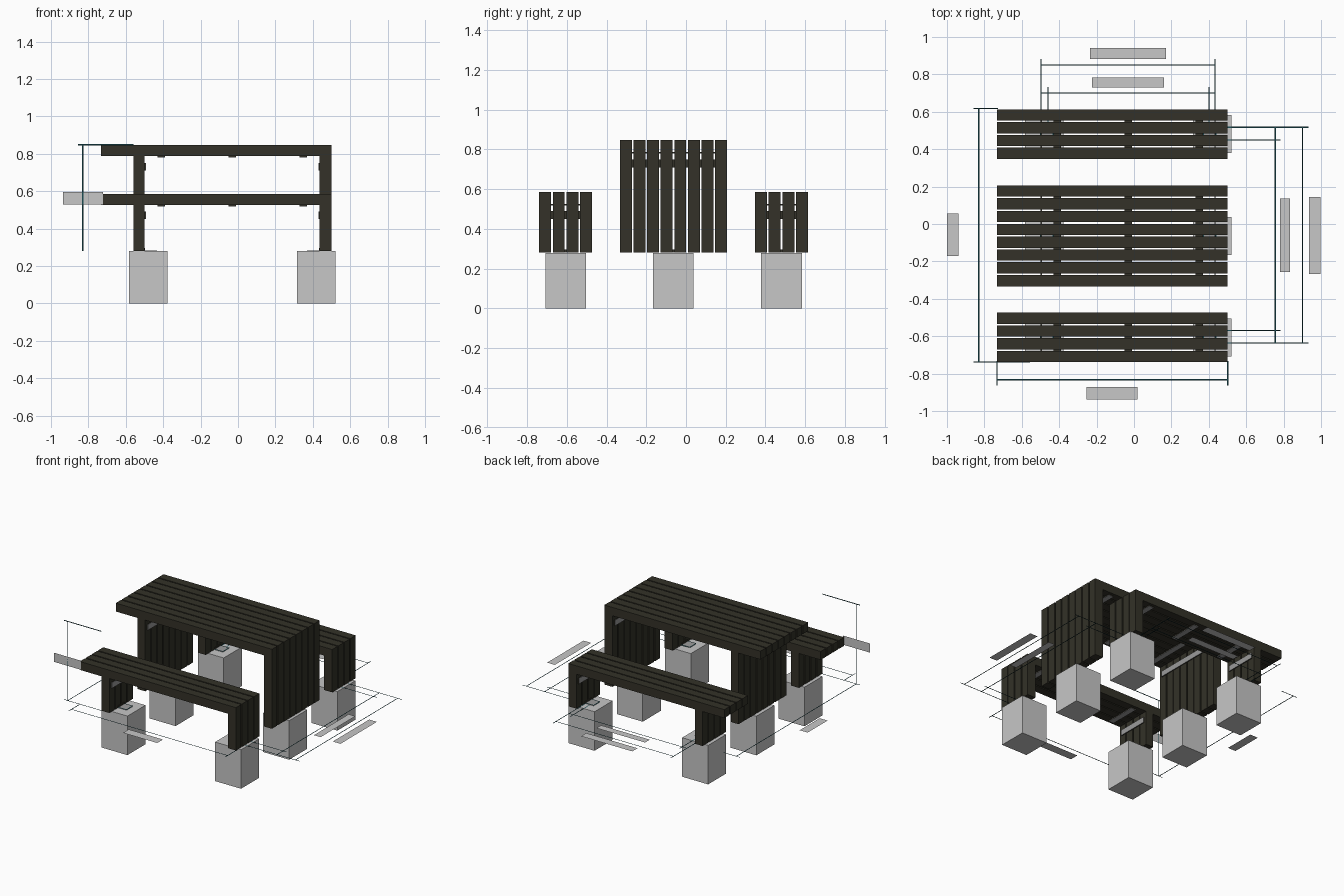
import bpy
import bmesh
from mathutils import Vector

cube = bpy.data.objects.get("Cube")
if cube:
    bpy.data.objects.remove(cube, do_unlink=True)


def material(name, rgb, rough=0.8):
    m = bpy.data.materials.new(name)
    m.use_nodes = True
    color = (*rgb, 1)
    m.diffuse_color = color
    node = m.node_tree.nodes["Principled BSDF"]
    node.inputs["Base Color"].default_value = color
    node.inputs["Roughness"].default_value = rough
    return m


WOOD = material("dark wood", (0.033, 0.031, 0.021))
CONCRETE = material("concrete grey", (0.57, 0.57, 0.57))
STEEL = material("steel grey", (0.33, 0.33, 0.33))
TEAL = material("line teal", (0.01, 0.07, 0.085))


def finish(name, bm, mat):
    mesh = bpy.data.meshes.new(name)
    bm.to_mesh(mesh)
    bm.free()
    mesh.materials.append(mat)
    obj = bpy.data.objects.new(name, mesh)
    bpy.context.collection.objects.link(obj)
    return obj


def box(name, x, y, z, mat):
    """Box from (min, max) ranges along each axis."""
    bm = bmesh.new()
    bmesh.ops.create_cube(bm, size=1)
    spans = (x, y, z)
    for v in bm.verts:
        v.co = Vector([s[0] if c < 0 else s[1] for c, s in zip(v.co, spans)])
    return finish(name, bm, mat)


def sheet(name, corners, mat):
    """Single flat face."""
    bm = bmesh.new()
    bm.faces.new([bm.verts.new(c) for c in corners])
    return finish(name, bm, mat)


GROUND = 0.28
END_L, END_R = -0.733, 0.501
LEG_L, LEG_L_IN, LEG_R_IN = -0.56, -0.5, 0.437
BOARD, PITCH = 0.06, 0.0685


# Flat sheets on the ground and upright ones facing the front
def ground_sheet(name, x, y, mat, z=GROUND):
    sheet(name, [(x[0], y[0], z), (x[1], y[0], z), (x[1], y[1], z), (x[0], y[1], z)], mat)


def front_sheet(name, x, z, mat, y=-0.741):
    sheet(name, [(x[0], y, z[0]), (x[1], y, z[0]), (x[1], y, z[1]), (x[0], y, z[1])], mat)


# Thin measuring lines
def around(a, b, r=0.003):
    return (min(a, b) - r, max(a, b) + r)


def flat(x0, y0, x1, y1, z=GROUND):
    ground_sheet("measure_line", around(x0, x1), around(y0, y1), TEAL, z)


# One furniture piece: repeated frame-shaped slats, cross bars, anchors, footings
def furniture(name, y0, count, top, bar_height):
    under = top - BOARD
    outline = [(END_L, under), (LEG_L, under), (LEG_L, GROUND), (LEG_L_IN, GROUND),
               (LEG_L_IN, under), (LEG_R_IN, under), (LEG_R_IN, GROUND),
               (END_R, GROUND), (END_R, top), (END_L, top)]
    bm = bmesh.new()
    face = bm.faces.new([bm.verts.new((x, y0, z)) for x, z in outline])
    new = bmesh.ops.extrude_face_region(bm, geom=[face])["geom"]
    bmesh.ops.translate(bm, vec=(0, BOARD, 0),
                        verts=[g for g in new if isinstance(g, bmesh.types.BMVert)])
    bmesh.ops.recalc_face_normals(bm, faces=bm.faces)
    slats = finish(name + "_slats", bm, WOOD)
    arr = slats.modifiers.new("repeat", "ARRAY")
    arr.count = count
    arr.use_relative_offset = False
    arr.use_constant_offset = True
    arr.constant_offset_displace = (0, PITCH, 0)

    y1 = y0 + (count - 1) * PITCH + BOARD
    mid = (y0 + y1) / 2
    span = (y0 + 0.02, y1 - 0.02)
    # Dark battens faced with steel, tying the boards together underneath
    for x in (-0.41, -0.03, 0.35):
        width = (x - 0.02, x + 0.02)
        box(name + "_top_batten", width, span, (under - 0.006, under), WOOD)
        box(name + "_top_plate", width, span, (under - 0.008, under - 0.006), STEEL)
    # Battens, anchors and concrete footings at both legs
    for side, inner, d in (("right", LEG_L_IN, 1), ("left", LEG_R_IN, -1)):
        def inward(a, b):
            return tuple(sorted((inner + d * a, inner + d * b)))
        height = (bar_height - 0.02, bar_height + 0.02)
        box(f"{name}_{side}_leg_batten", inward(0, 0.005), span, height, WOOD)
        box(f"{name}_{side}_leg_plate", inward(0.005, 0.007), span, height, STEEL)
        # Anchor plate with a thin rim
        foot_x, foot_y = inward(0, 0.067), (mid - 0.034, mid + 0.034)
        box(f"{name}_{side}_anchor", foot_x, foot_y, (GROUND, GROUND + 0.004), STEEL)
        for x in foot_x:
            flat(x, foot_y[0], x, foot_y[1], GROUND + 0.005)
        for y in foot_y:
            flat(foot_x[0], y, foot_x[1], y, GROUND + 0.005)
        box(f"{name}_{side}_shoe", inward(0, 0.004), foot_y, (GROUND, GROUND + 0.015), WOOD)
        fx = (-0.583, -0.378) if d > 0 else (0.315, 0.52)
        box(f"{name}_{side}_footing", fx, (mid - 0.102, mid + 0.102),
            (0, GROUND - 0.001), CONCRETE)


furniture("table", -0.333, 8, 0.848, 0.73)
furniture("front_bench", -0.739, 4, 0.586, 0.47)
furniture("back_bench", 0.348, 4, 0.586, 0.47)

# Measuring lines behind, beside and in front of the set
for y in (0.85, 0.70):
    flat(-0.497, y, 0.433, y)
for x in (-0.497, 0.433):
    flat(x, 0.517, x, 0.88)
for x in (-0.46, 0.40):
    flat(x, 0.45, x, 0.73)
for x in (0.755, 0.90):
    flat(x, -0.637, x, 0.517)
for y in (0.517, -0.637):
    flat(0.433, y, 0.93, y)
for y in (0.45, -0.57):
    flat(0.40, y, 0.78, y)
flat(-0.83, -0.737, -0.83, 0.617)
flat(-0.855, 0.617, -0.73, 0.617)
flat(-0.855, -0.737, -0.56, -0.737)
flat(END_L, -0.833, END_R, -0.833)
for x in (END_L, END_R):
    flat(x, -0.86, x, -0.735)
front_sheet("height_line", around(-0.83, -0.83), (GROUND, 0.848), TEAL)
front_sheet("height_line_end", (-0.855, -0.56), around(0.848, 0.848), TEAL)

# Blank label plates
for x, y in (((-0.235, 0.17), (0.883, 0.942)), ((-0.225, 0.16), (0.73, 0.783)),
             ((-0.253, 0.018), (-0.937, -0.872)), ((0.78, 0.833), (-0.257, 0.135)),
             ((0.936, 0.997), (-0.267, 0.144)), ((-1.0, -0.937), (-0.17, 0.055))):
    ground_sheet("label_plate", x, y, CONCRETE)
front_sheet("upright_label_plate", (-0.935, -0.722), (0.53, 0.595), CONCRETE)
